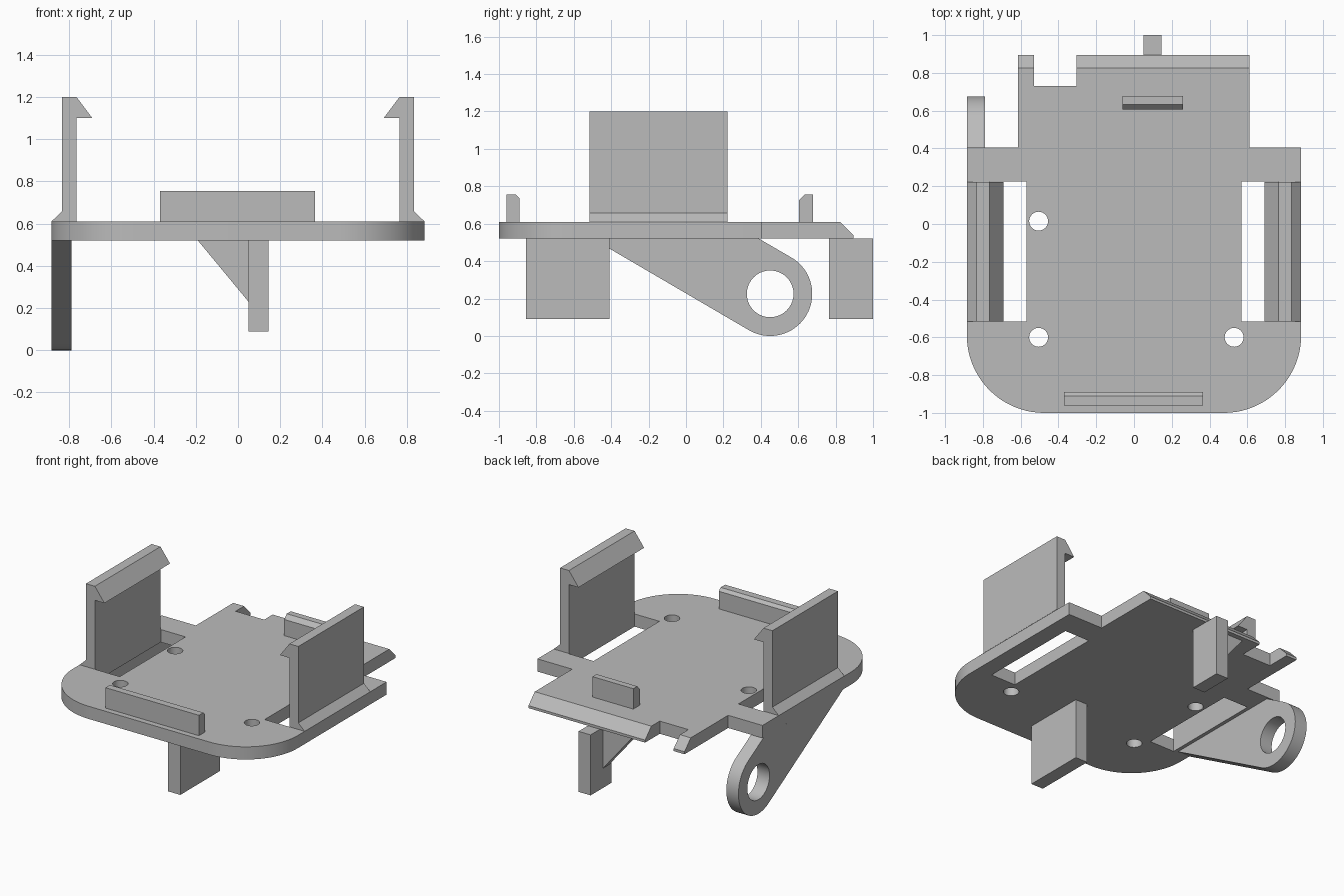
import bpy, bmesh
from math import cos, sin, radians
from mathutils import Vector

if "Cube" in bpy.data.objects:
    bpy.data.objects.remove(bpy.data.objects["Cube"], do_unlink=True)

grey = bpy.data.materials.new("plain_grey")
grey.use_nodes = True
GREY = (0.5, 0.5, 0.5, 1)
grey.diffuse_color = GREY
grey.node_tree.nodes["Principled BSDF"].inputs["Base Color"].default_value = GREY

BOTTOM, TOP = 0.52, 0.61   # plate heights


def arc(cx, cy, r, start, end, steps=20):
    angles = [radians(start + (end - start) * i / steps) for i in range(steps + 1)]
    return [(cx + r * cos(a), cy + r * sin(a)) for a in angles]


def circle(cx, cy, r, steps=40):
    return arc(cx, cy, r, 0, 360, steps)[:-1]


def rect(x0, x1, y0, y1):
    return [(x0, y0), (x1, y0), (x1, y1), (x0, y1)]


def prism(name, axis, lo, hi, outline, holes=(), smooth=False):
    """Extrude a flat outline with holes along an axis."""
    place = {"x": lambda a, b: (lo, a, b),
             "y": lambda a, b: (a, lo, b),
             "z": lambda a, b: (a, b, lo)}[axis]
    bm = bmesh.new()
    for loop in [outline, *holes]:
        vs = [bm.verts.new(place(*p)) for p in loop]
        for i, v in enumerate(vs):
            bm.edges.new((vs[i - 1], v))
    if holes:
        bmesh.ops.triangle_fill(bm, edges=bm.edges[:], use_beauty=True)
    else:
        bm.faces.new(vs)
    new = bmesh.ops.extrude_face_region(bm, geom=bm.faces[:])["geom"]
    shift = Vector([hi - lo if axis == k else 0 for k in "xyz"])
    bmesh.ops.translate(bm, vec=shift,
                        verts=[g for g in new if isinstance(g, bmesh.types.BMVert)])
    bmesh.ops.recalc_face_normals(bm, faces=bm.faces[:])
    mesh = bpy.data.meshes.new(name)
    bm.to_mesh(mesh)
    bm.free()
    mesh.materials.append(grey)
    obj = bpy.data.objects.new(name, mesh)
    bpy.context.collection.objects.link(obj)
    if smooth:
        bpy.ops.object.select_all(action="DESELECT")
        obj.select_set(True)
        bpy.context.view_layer.objects.active = obj
        bpy.ops.object.shade_smooth_by_angle(angle=radians(30))
    return obj


# Base plate with rounded front corners, two slots and three screw holes
plate = (arc(-0.475, -0.59, 0.41, 180, 270) + arc(0.475, -0.59, 0.41, 270, 360)
         + [(0.885, 0.405), (0.612, 0.405), (0.612, 0.73),
            (-0.615, 0.73), (-0.615, 0.405), (-0.885, 0.405)])
slots = [rect(-0.765, -0.57, -0.515, 0.225), rect(0.57, 0.765, -0.515, 0.225)]
screws = [circle(x, y, 0.05) for x, y in ((-0.505, 0.015), (-0.505, -0.6), (0.53, -0.6))]
prism("base_plate", "z", BOTTOM, TOP, plate, slots + screws, smooth=True)

# Chamfered lips along the back edge, with a notch between them
lip = [(0.73, BOTTOM), (0.895, BOTTOM), (0.895, 0.538), (0.825, TOP), (0.73, TOP)]
prism("back_lip_right", "x", -0.615, -0.53, lip)
prism("back_lip_main", "x", -0.305, 0.612, lip)

# Side walls with inward hooks and a chamfered foot
wall = [(0.765, TOP), (0.885, TOP), (0.835, 0.657), (0.835, 1.2),
        (0.765, 1.2), (0.69, 1.1), (0.765, 1.1)]
for side, s in (("left", 1), ("right", -1)):
    prism(f"{side}_clip_wall", "y", -0.515, 0.222, [(s * x, z) for x, z in wall])

# Low ribs that hold the front and back, chamfered on the inner top edge
prism("front_rib", "x", -0.37, 0.365,
      [(-0.96, TOP), (-0.89, TOP), (-0.89, 0.735), (-0.91, 0.755), (-0.96, 0.755)])
prism("back_rib", "x", -0.06, 0.26,
      [(0.605, TOP), (0.678, TOP), (0.678, 0.755), (0.633, 0.755), (0.605, 0.725)])

# Legs below the plate, with a gusset on the back one
prism("front_leg", "x", 0.05, 0.145, rect(-0.855, -0.41, 0.09, BOTTOM))
prism("back_leg", "x", 0.05, 0.145, rect(0.765, 1.0, 0.09, BOTTOM))
prism("back_leg_gusset", "y", 0.79, 0.86,
      [(-0.19, BOTTOM), (0.05, BOTTOM), (0.05, 0.23)])

# Slanted arm with a round eye
arm = [(0.39, BOTTOM), (-0.5, BOTTOM)] + arc(0.45, 0.225, 0.225, 240, 420, 36)
prism("pivot_arm", "x", -0.885, -0.79, arm, [circle(0.45, 0.225, 0.125)], smooth=True)
